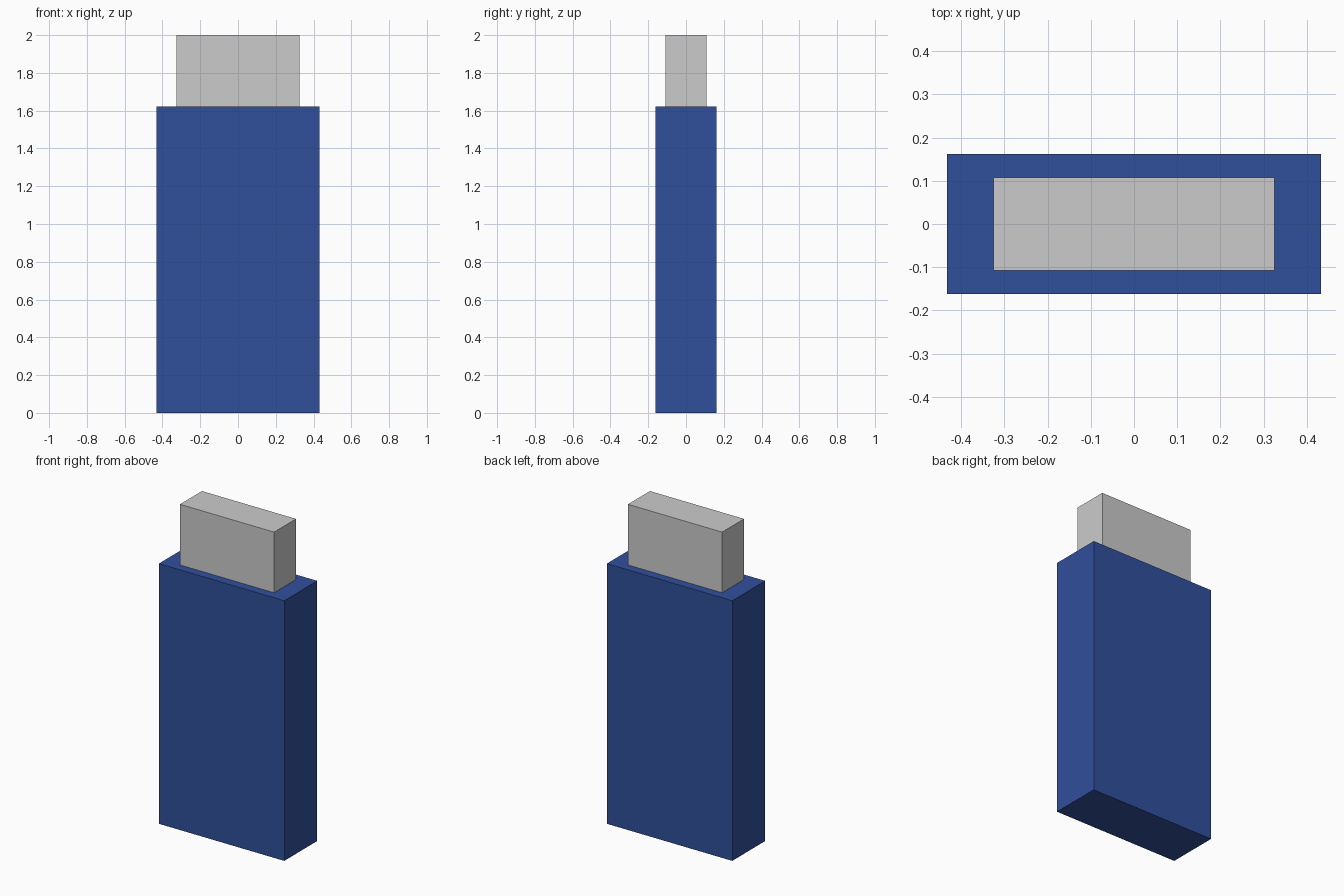
import bpy

if "Cube" in bpy.data.objects:
    bpy.data.objects.remove(bpy.data.objects["Cube"])


def box(name, width, depth, z0, z1):
    bpy.ops.mesh.primitive_cube_add(size=1, location=(0, 0, (z0 + z1) / 2))
    obj = bpy.context.object
    obj.name = name
    obj.scale = (width, depth, z1 - z0)
    bpy.ops.object.transform_apply(location=False, rotation=False, scale=True)
    return obj


# Blue casing
casing = box("casing", 0.865, 0.324, 0, 1.622)
blue = bpy.data.materials.new("blue_plastic")
blue.diffuse_color = (0.03, 0.08, 0.33, 1)
blue.use_nodes = True
blue.node_tree.nodes["Principled BSDF"].inputs["Base Color"].default_value = blue.diffuse_color
casing.data.materials.append(blue)

# Grey plug on top
box("plug", 0.649, 0.216, 1.622, 2.0)
